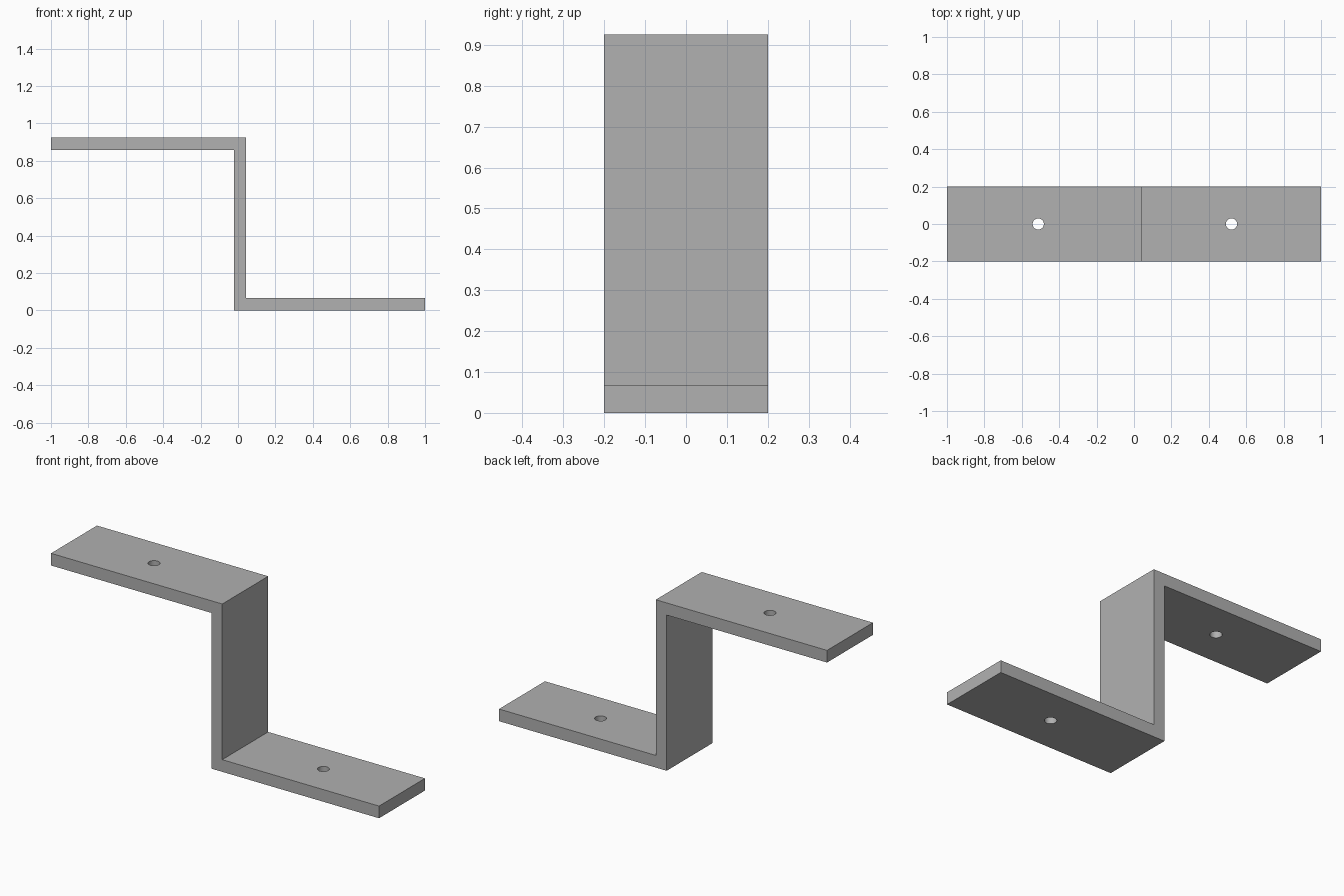
import bpy
import bmesh

old = bpy.data.objects.get("Cube")
if old:
    bpy.data.objects.remove(old, do_unlink=True)

HALF_WIDTH = 0.2
THICK = 0.067
HEIGHT = 0.925
WEB_LEFT, WEB_RIGHT = -0.022, 0.044
HOLE_RADIUS = 0.03

grey = bpy.data.materials.new("plain grey metal")
grey.use_nodes = True
colour = (0.44, 0.44, 0.44, 1)
grey.diffuse_color = colour
grey.node_tree.nodes["Principled BSDF"].inputs["Base Color"].default_value = colour


def add_object(name, bm):
    bmesh.ops.recalc_face_normals(bm, faces=bm.faces)
    mesh = bpy.data.meshes.new(name)
    bm.to_mesh(mesh)
    bm.free()
    mesh.materials.append(grey)
    obj = bpy.data.objects.new(name, mesh)
    bpy.context.collection.objects.link(obj)
    return obj


# Z-shaped profile, extruded across the width
profile = [(-1, HEIGHT), (-1, HEIGHT - THICK), (WEB_LEFT, HEIGHT - THICK), (WEB_LEFT, 0),
           (1, 0), (1, THICK), (WEB_RIGHT, THICK), (WEB_RIGHT, HEIGHT)]
bm = bmesh.new()
face = bm.faces.new([bm.verts.new((x, -HALF_WIDTH, z)) for x, z in profile])
sweep = bmesh.ops.extrude_face_region(bm, geom=[face])
bmesh.ops.translate(bm, vec=(0, 2 * HALF_WIDTH, 0),
                    verts=[v for v in sweep["geom"] if isinstance(v, bmesh.types.BMVert)])
bracket = add_object("z_bracket", bm)

# Screw hole through the middle of each flange
for side, x, z in (("upper", -0.512, HEIGHT - THICK / 2), ("lower", 0.521, THICK / 2)):
    bm = bmesh.new()
    bmesh.ops.create_cone(bm, cap_ends=True, segments=32, radius1=HOLE_RADIUS,
                          radius2=HOLE_RADIUS, depth=3 * THICK)
    bmesh.ops.translate(bm, vec=(x, 0, z), verts=bm.verts)
    cutter = add_object(side + "_hole_cutter", bm)
    cutter.hide_render = True
    cut = bracket.modifiers.new(side + "_hole", "BOOLEAN")
    cut.operation = "DIFFERENCE"
    cut.solver = "EXACT"
    cut.object = cutter
    bpy.context.view_layer.objects.active = bracket
    bpy.ops.object.modifier_apply(modifier=cut.name)
    bpy.data.objects.remove(cutter, do_unlink=True)

# Smooth hole walls, crisp plate edges
bpy.ops.object.select_all(action="DESELECT")
bracket.select_set(True)
bpy.context.view_layer.objects.active = bracket
bpy.ops.object.shade_smooth_by_angle()
